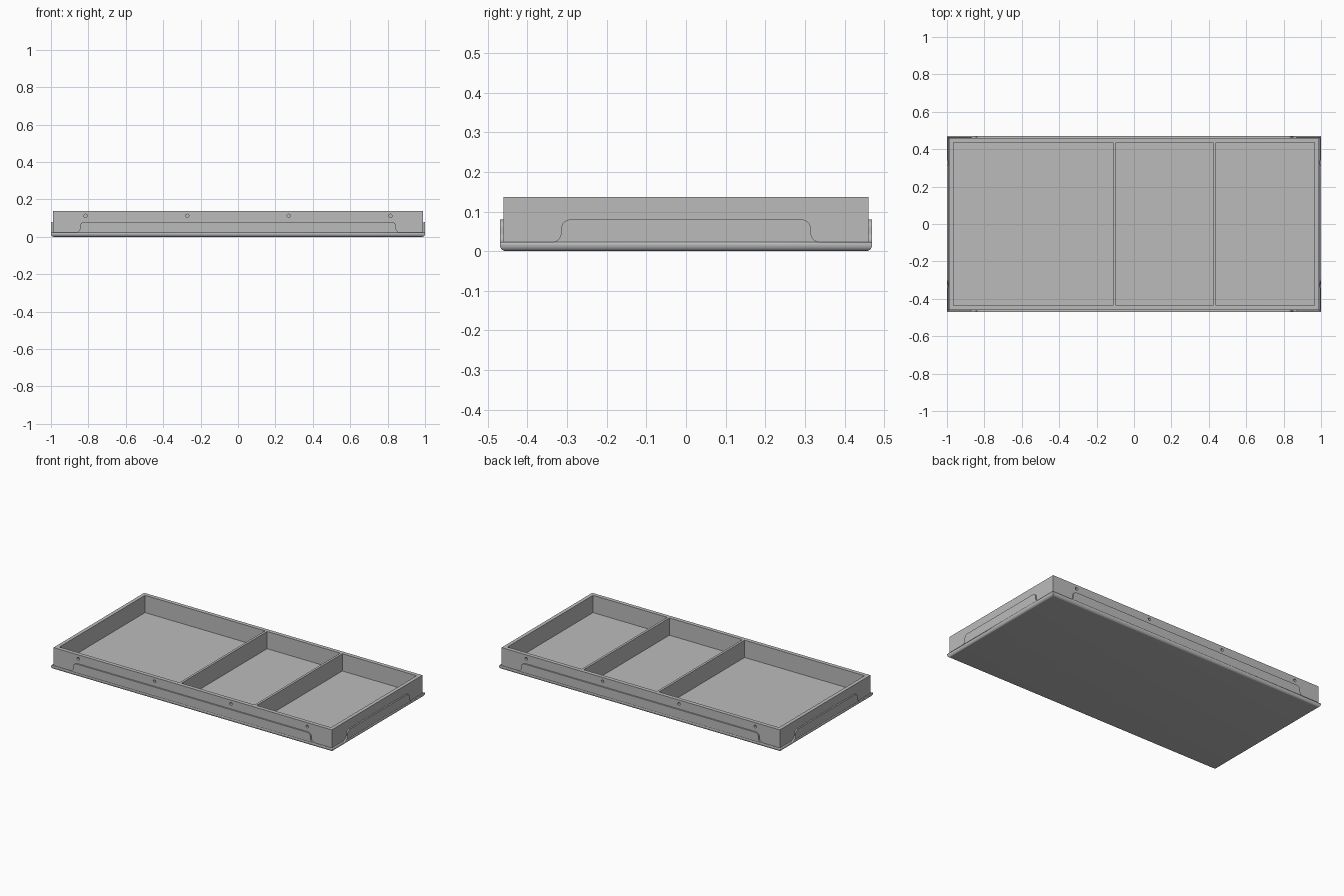
import bpy, bmesh
from math import pi, sin, cos, radians
from mathutils import Matrix, Vector

if "Cube" in bpy.data.objects:
    bpy.data.objects.remove(bpy.data.objects["Cube"])

HX, HY = 1.0, 0.47               # half size of the metal pan
SHEET = 0.009                    # sheet thickness
LIP, FLANGE_TOP = 0.023, 0.08    # low corner lip, raised flange
TOP, FLOOR = 0.137, 0.026        # tray rim and tray floor

grey = bpy.data.materials.new("light grey")
grey.use_nodes = True
colour = (0.5, 0.5, 0.5, 1)
grey.diffuse_color = colour
grey.node_tree.nodes["Principled BSDF"].inputs["Base Color"].default_value = colour


def make(name, bm):
    bmesh.ops.recalc_face_normals(bm, faces=bm.faces)
    mesh = bpy.data.meshes.new(name)
    bm.to_mesh(mesh)
    bm.free()
    mesh.materials.append(grey)
    obj = bpy.data.objects.new(name, mesh)
    bpy.context.scene.collection.objects.link(obj)
    return obj


def add_box(bm, lo, hi):
    lo, hi = Vector(lo), Vector(hi)
    mat = Matrix.Translation((lo + hi) / 2) @ Matrix.Diagonal((*(hi - lo), 1))
    return bmesh.ops.create_cube(bm, size=1, matrix=mat)["verts"]


def smooth(obj):
    bpy.ops.object.select_all(action='DESELECT')
    obj.select_set(True)
    bpy.context.view_layer.objects.active = obj
    bpy.ops.object.shade_smooth_by_angle(angle=radians(30))


# Tray block
tx, ty = HX - 0.0105, HY - 0.0095
bm = bmesh.new()
add_box(bm, (-tx, -ty, SHEET + 0.0005), (tx, ty, TOP))
tray = make("divided_tray", bm)

# Cutter: three pockets and a row of shallow holes along front and back
bm = bmesh.new()
ix, iy, half = 0.966, 0.435, 0.0075
dividers = (-0.105, 0.43)
starts = [-ix] + [d + half for d in dividers]
ends = [d - half for d in dividers] + [ix]
for a, b in zip(starts, ends):
    add_box(bm, (a, -iy, FLOOR), (b, iy, TOP + 0.1))
for side in (-1, 1):
    for i in range(4):
        place = Matrix.Translation(((i - 1.5) * 0.543, side * ty, 0.112))
        bmesh.ops.create_cone(bm, cap_ends=True, segments=24, radius1=0.009,
                              radius2=0.009, depth=0.03,
                              matrix=place @ Matrix.Rotation(pi / 2, 4, 'X'))
cutter = make("tray_cutter", bm)
cutter.hide_render = True
cut = tray.modifiers.new("pockets", 'BOOLEAN')
cut.operation = 'DIFFERENCE'
cut.solver = 'EXACT'
cut.object = cutter
bpy.context.view_layer.update()
result = bpy.data.meshes.new_from_object(
    tray.evaluated_get(bpy.context.evaluated_depsgraph_get()))
tray.modifiers.clear()
tray.data = result
bpy.data.objects.remove(cutter)
smooth(tray)

# Bottom pan: open sheet box with rounded lower edges
bm = bmesh.new()
add_box(bm, (-HX, -HY, 0), (HX, HY, LIP))
bm.faces.ensure_lookup_table()
lid = [f for f in bm.faces if f.calc_center_median().z > LIP - 0.001]
bmesh.ops.delete(bm, geom=lid, context='FACES_ONLY')
low = [e for e in bm.edges if all(v.co.z < 0.001 for v in e.verts)]
bmesh.ops.bevel(bm, geom=low, offset=0.016, segments=6, profile=0.5,
                affect='EDGES')
bmesh.ops.recalc_face_normals(bm, faces=bm.faces)
if min(bm.faces, key=lambda f: f.calc_center_median().z).normal.z > 0:
    bmesh.ops.reverse_faces(bm, faces=bm.faces)
mesh = bpy.data.meshes.new("bottom_pan")
bm.to_mesh(mesh)
bm.free()
mesh.materials.append(grey)
pan = bpy.data.objects.new("bottom_pan", mesh)
bpy.context.scene.collection.objects.link(pan)
shell = pan.modifiers.new("sheet", 'SOLIDIFY')
shell.thickness = SHEET
shell.offset = -1
smooth(pan)


# Raised flanges with S-curved ends
def flange(name, half_length, distance, turn):
    edge, r, n = half_length - 0.155, 0.024, 8
    arc = [i * pi / 2 / n for i in range(n + 1)]
    right = [(edge + r - r * sin(a), LIP + r - r * cos(a)) for a in arc]
    right += [(edge - r + r * cos(a), FLANGE_TOP - r + r * sin(a)) for a in arc]
    outline = right + [(-x, z) for x, z in reversed(right)]
    bm = bmesh.new()
    face = bm.faces.new([bm.verts.new((x, -distance, z)) for x, z in outline])
    ext = bmesh.ops.extrude_face_region(bm, geom=[face], use_keep_orig=True)
    moved = [v for v in ext["geom"] if isinstance(v, bmesh.types.BMVert)]
    bmesh.ops.translate(bm, verts=moved, vec=(0, SHEET, 0))
    bmesh.ops.rotate(bm, verts=bm.verts, cent=(0, 0, 0),
                     matrix=Matrix.Rotation(turn, 3, 'Z'))
    smooth(make(name, bm))


flange("front_flange", HX, HY, 0)
flange("left_flange", HY, HX, pi / 2)
flange("back_flange", HX, HY, pi)
flange("right_flange", HY, HX, -pi / 2)
